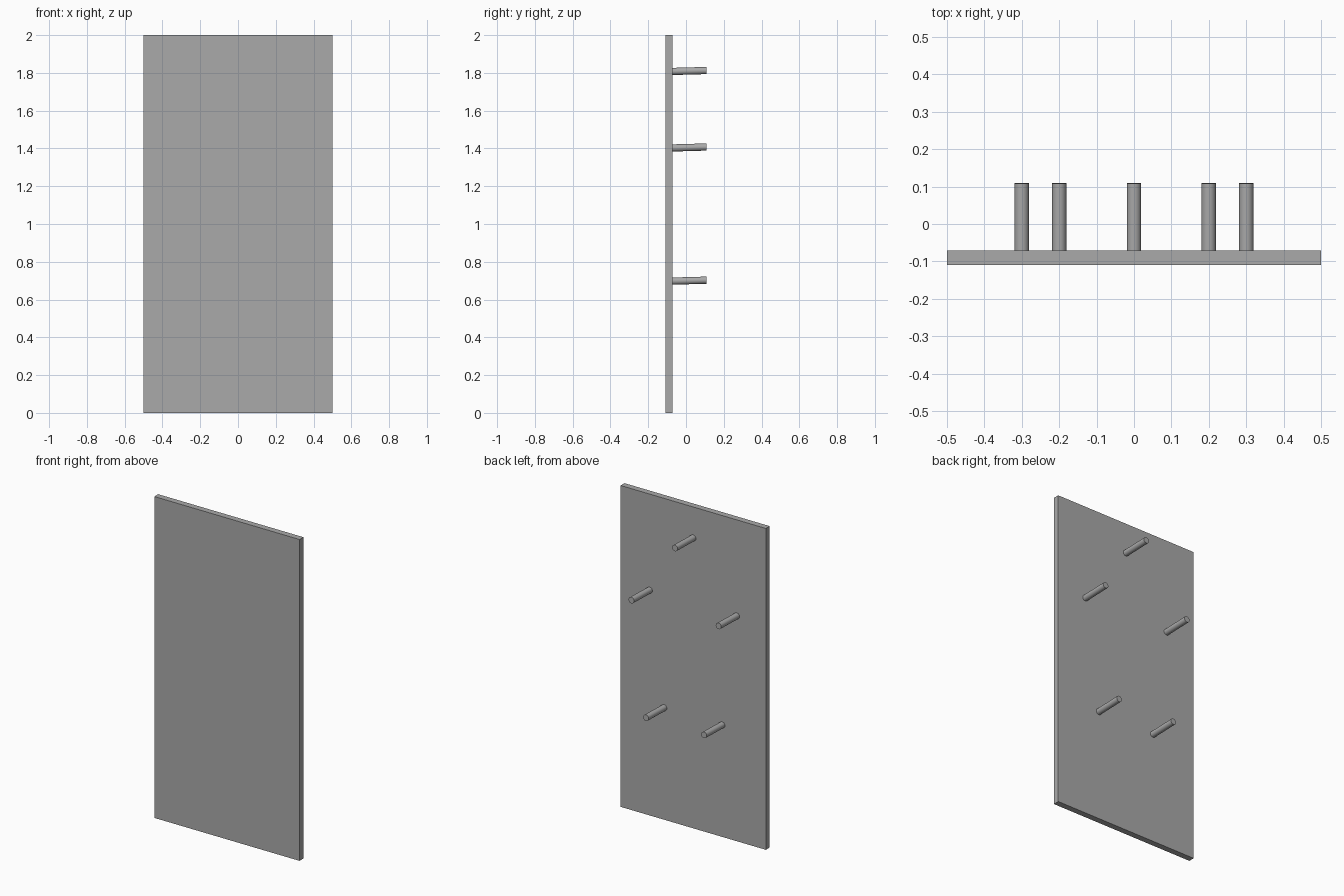
import bpy
from math import radians
from mathutils import Matrix, Vector

cube = bpy.data.objects.get("Cube")
if cube:
    bpy.data.objects.remove(cube, do_unlink=True)

grey = bpy.data.materials.new("plain grey")
grey.use_nodes = True
colour = (0.4, 0.4, 0.4, 1)
grey.diffuse_color = colour
grey.node_tree.nodes["Principled BSDF"].inputs["Base Color"].default_value = colour

# Flat upright panel
bpy.ops.mesh.primitive_cube_add(size=1, location=(0, -0.09, 1))
panel = bpy.context.object
panel.name = "panel"
panel.scale = (1, 0.038, 2)
bpy.ops.object.transform_apply(location=False, rotation=False, scale=True)
panel.data.materials.append(grey)


def add_peg(name, x, z):
    """Round peg rising slightly towards its tip at the back."""
    bpy.ops.mesh.primitive_cylinder_add(
        vertices=32, radius=0.019, depth=0.188,
        location=(x, 0.015, z), rotation=(radians(-90 + 1.6), 0, 0))
    peg = bpy.context.object
    peg.name = name
    peg.data.materials.append(grey)
    bpy.ops.object.shade_smooth_by_angle(angle=radians(40))


# Pegs on the back: one on top, a wide pair, then a narrower pair
add_peg("top_peg", 0, 1.81)
for row, x, z in (("middle", 0.3, 1.405), ("lower", 0.2, 0.7)):
    add_peg(row + "_peg_left", x, z)
    add_peg(row + "_peg_right", -x, z)
